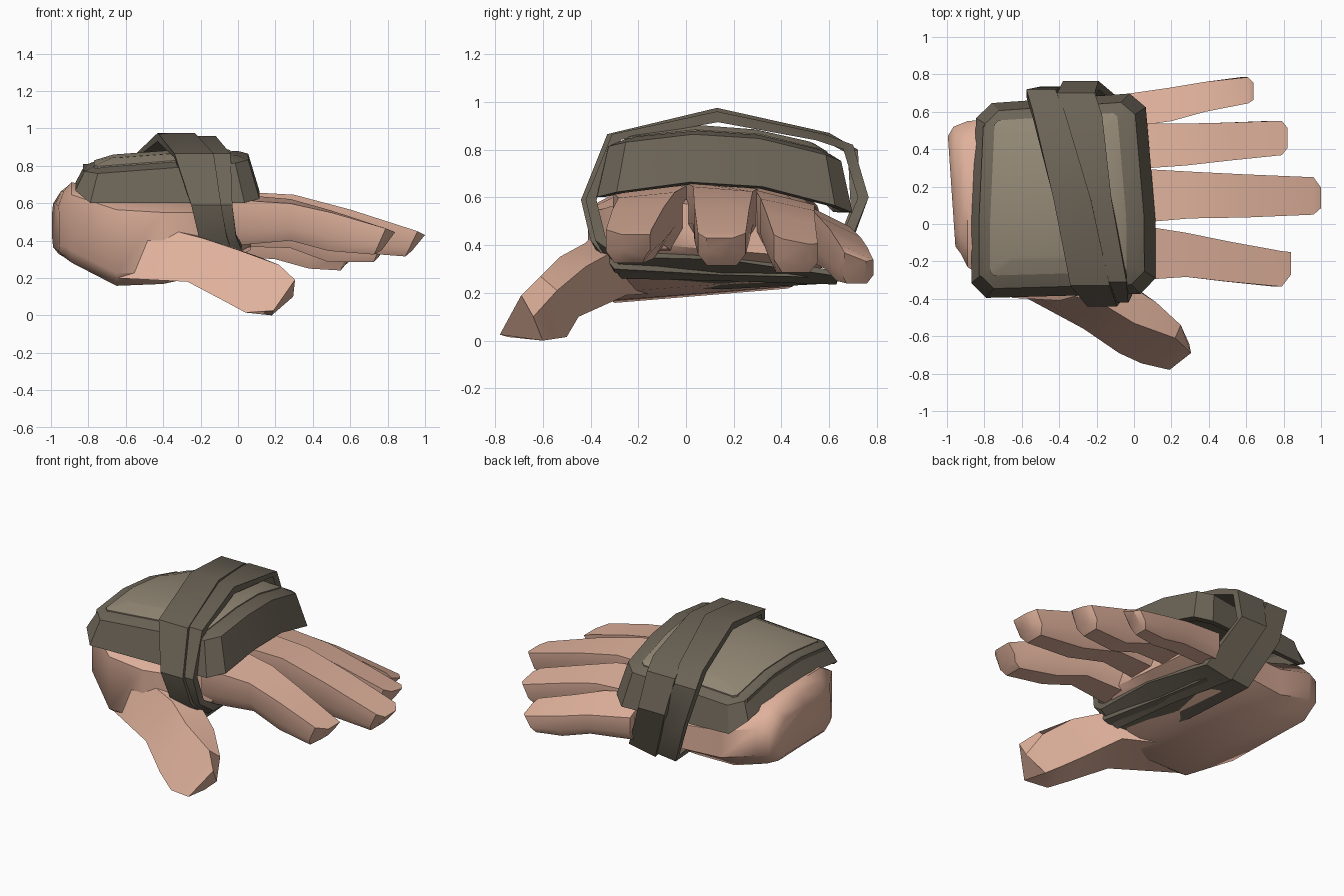
import bpy, bmesh, math


def material(name, rgb):
    m = bpy.data.materials.new(name)
    m.diffuse_color = (*rgb, 1)
    return m


SKIN = material("skin", (0.74, 0.44, 0.33))
LEATHER = material("dark_leather", (0.15, 0.127, 0.095))
PANEL = material("light_panel", (0.285, 0.24, 0.175))

# Strip caps for the twelve-point guard rings, so they follow the arch
STRIPS = [(0, 1, 2, 11), (11, 2, 3, 10), (10, 3, 4, 9), (9, 4, 5, 8), (8, 5, 6, 7)]


def loft(name, rings, mat, closed=False, angle=35, strips=None):
    """Skin a row of equal-length rings into one mesh."""
    bm = bmesh.new()
    vs = [[bm.verts.new(p) for p in r] for r in rings]
    n = len(vs[0])
    pairs = list(zip(vs, vs[1:])) + ([(vs[-1], vs[0])] if closed else [])
    for a, b in pairs:
        for i in range(n):
            j = (i + 1) % n
            bm.faces.new((a[i], a[j], b[j], b[i]))
    if not closed:
        for ring in (vs[0], vs[-1]):
            for idx in strips or [range(n)]:
                bm.faces.new([ring[i] for i in idx])
    bmesh.ops.recalc_face_normals(bm, faces=bm.faces)
    me = bpy.data.meshes.new(name)
    bm.to_mesh(me)
    bm.free()
    ob = bpy.data.objects.new(name, me)
    bpy.context.collection.objects.link(ob)
    me.materials.append(mat)
    bpy.ops.object.select_all(action='DESELECT')
    ob.select_set(True)
    bpy.context.view_layer.objects.active = ob
    bpy.ops.object.shade_smooth_by_angle(angle=math.radians(angle))
    return ob


# Palm: x, y front, y back, top z front/back, bottom z front/back
SECTION = [(0, .15), (0, .83), (.15, 1), (.5, 1.03), (.85, 1), (1, .72),
           (1, .25), (.85, 0), (.5, 0), (.1, 0)]
palm = [(-.98, -.12, .47, .58, .60, .34, .37),
        (-.95, -.16, .52, .67, .64, .315, .33),
        (-.89, -.23, .55, .72, .67, .28, .30),
        (-.65, -.395, .57, .65, .60, .15, .23),
        (-.40, -.41, .60, .63, .58, .16, .24),
        (-.22, -.36, .63, .62, .56, .20, .27),
        (.0, -.27, .65, .62, .51, .36, .31),
        (.07, -.22, .62, .60, .49, .41, .34)]
rings = []
for x, y0, y1, t0, t1, b0, b1 in palm:
    ring = []
    for u, v in SECTION:
        top, bot = t0 + (t1 - t0) * u, b0 + (b1 - b0) * u
        skew = .025 - .04 * u if x < -.9 else 0
        ring.append((x + skew, y0 + (y1 - y0) * u, bot + (top - bot) * v))
    rings.append(ring)
loft("palm", rings, SKIN, angle=50)

# Fingers: x, y centre, half width, top z, bottom z, sideways roll of the top
fingers = {
    "index_finger": [(-.05, -.15, .155, .635, .37, .1), (.28, -.165, .118, .61, .40, .1),
                     (.5, -.20, .108, .555, .345, .05), (.79, -.24, .095, .465, .325, 0),
                     (.84, -.21, .06, .445, .35, 0)],
    "middle_finger": [(-.05, .15, .15, .65, .39, -.1), (.3, .155, .125, .635, .41, -.08),
                      (.6, .15, .115, .56, .34, -.05), (.96, .15, .10, .45, .315, 0),
                      (1.0, .14, .055, .43, .345, 0)],
    "ring_finger": [(-.05, .415, .125, .60, .37, -.25), (.28, .425, .112, .57, .36, -.22),
                    (.5, .44, .102, .51, .285, -.2), (.79, .46, .092, .425, .285, -.2),
                    (.82, .46, .055, .415, .31, -.2)],
    "little_finger": [(-.08, .60, .09, .52, .32, -.5), (.2, .64, .09, .48, .30, -.5),
                      (.38, .68, .08, .43, .25, -.5), (.61, .715, .07, .37, .24, -.45),
                      (.64, .71, .045, .35, .265, -.4)]}
for name, stations in fingers.items():
    rings = []
    for x, y, w, t, b, roll in stations:
        h = t - b
        lean = .07 * max(0, (x - .4) / (stations[-1][0] - .4))
        rings.append([(x - lean * (1 - v), y + w * u, b + h * v + roll * w * u * v)
                      for u, v in [(-1, 1), (1, 1), (1, .35), (.62, 0),
                                   (-.62, 0), (-1, .35)]])
    loft(name, rings, SKIN)

# Thumb: four corners per station, outer top round to inner top
thumb = [[(-.60, -.32, .52), (-.66, -.35, .20), (-.45, -.10, .20), (-.40, -.10, .50)],
         [(-.18, -.42, .41), (-.27, -.56, .18), (-.12, -.25, .19), (-.05, -.31, .37)],
         [(.0, -.53, .35), (-.08, -.69, .08), (.02, -.45, .10), (.12, -.42, .31)],
         [(.22, -.61, .27), (.04, -.745, .015), (.14, -.50, .015), (.25, -.54, .21)],
         [(.305, -.69, .19), (.19, -.78, .025), (.18, -.60, .0), (.295, -.64, .10)]]
loft("thumb", thumb, SKIN)


def plate_ring(x0, x1, y0, y1, c, h):
    """Chamfered rectangle bent over the arch of the hand, raised by h."""
    ys = [y0 + c + (y1 - y0 - 2 * c) * k / 3 for k in range(4)]
    pts = [(x0 + c, y0), (x1 - c, y0)] + [(x1, y) for y in ys]
    pts += [(x1 - c, y1), (x0 + c, y1)] + [(x0, y) for y in reversed(ys)]
    out = []
    for x, y in pts:
        back = max(0, y) / .7
        z = .665 - .32 * (y - .05) ** 2 + h
        if h > .12:
            z -= .06 * max(0, -x) / .8
        elif x < -.8:
            z += .045
        x += (-.06 if x > -.4 else .03) * back
        out.append((x, y + .07 * (x + .2) * back + .03 * max(0, x + .7) * (1 - back), z))
    return out


# Hand guard shell
loft("hand_guard", [plate_ring(-.83, .07, -.34, .62, .07, .10),
                    plate_ring(-.83, .07, -.36, .65, .07, -.01),
                    plate_ring(-.87, .115, -.395, .685, .08, 0),
                    plate_ring(-.82, .055, -.345, .64, .07, .20),
                    plate_ring(-.77, .0, -.28, .595, .05, .215)],
     LEATHER, angle=25, strips=STRIPS)

# Raised light panel on the guard
loft("guard_panel", [plate_ring(-.77, -.04, -.275, .585, .02, .19),
                     plate_ring(-.77, -.04, -.275, .585, .02, .222),
                     plate_ring(-.67, -.11, -.20, .53, .02, .245)],
     PANEL, angle=20, strips=STRIPS)


def strap(name, path, t, rise):
    """Closed flat band around the hand: y, z, left x, right x."""
    rings = []
    for y, z, x0, x1 in path:
        dy, dz = .16 - y, .58 - z
        d = math.hypot(dy, dz)
        iy, iz = dy / d * t, dz / d * t
        # under the hand the right edge climbs towards the fingers
        r = rise if z < .3 and y < .5 else rise * .4 if z < .3 else 0
        rings.append([(x0, y, z), (x1, y, z + r),
                      (x1, y + iy, z + iz + r), (x0, y + iy, z + iz)])
    loft(name, rings, LEATHER, closed=True)


strap("wide_strap", [(-.44, .59, -.25, -.09), (-.33, .865, -.34, -.13),
                     (.13, .975, -.43, -.23), (.60, .87, -.54, -.37),
                     (.72, .80, -.575, -.42), (.735, .55, -.50, -.32),
                     (.62, .24, -.36, -.14), (.15, .215, -.30, -.08),
                     (-.30, .24, -.20, -.02), (-.40, .42, -.21, -.06)], .045, .06)
strap("narrow_strap", [(-.42, .59, -.16, -.03), (-.31, .865, -.19, -.04),
                       (.13, .96, -.30, -.12), (.58, .865, -.38, -.17),
                       (.70, .82, -.41, -.21), (.765, .60, -.38, -.19),
                       (.63, .235, -.22, -.03), (.15, .25, -.14, .02),
                       (-.28, .26, -.10, .02), (-.38, .42, -.14, -.01)], .045, .09)
